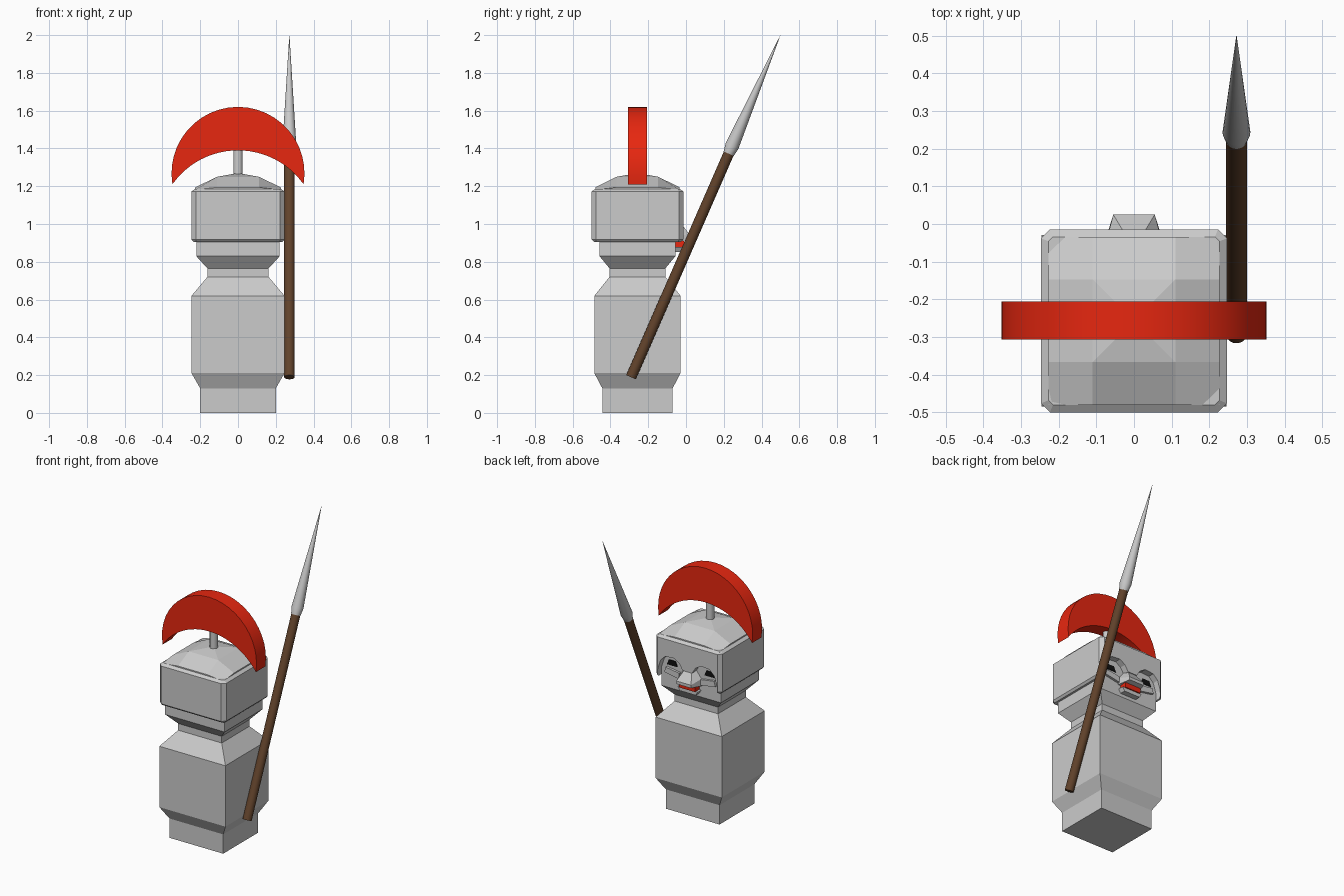
import bpy, bmesh, math
from mathutils import Vector

if "Cube" in bpy.data.objects:
    bpy.data.objects.remove(bpy.data.objects["Cube"])

CY = -0.257  # depth centre of the figure


def colour(name, rgb):
    m = bpy.data.materials.new(name)
    m.diffuse_color = (*rgb, 1)
    m.use_nodes = True
    m.node_tree.nodes["Principled BSDF"].inputs["Base Color"].default_value = m.diffuse_color
    return m


RED = colour("red", (0.8, 0.02, 0.005))
BROWN = colour("brown", (0.12, 0.055, 0.024))
BLACK = colour("black", (0.005, 0.005, 0.005))


def finish(name, bm, mat=None):
    bmesh.ops.recalc_face_normals(bm, faces=bm.faces)
    me = bpy.data.meshes.new(name)
    bm.to_mesh(me)
    bm.free()
    ob = bpy.data.objects.new(name, me)
    bpy.context.collection.objects.link(ob)
    if mat:
        me.materials.append(mat)
    return ob


def loft(name, rings, mat=None, cap_top=True):
    """Skin a stack of equally sized point rings."""
    bm = bmesh.new()
    vs = [[bm.verts.new(p) for p in r] for r in rings]
    n = len(vs[0])
    for a, b in zip(vs, vs[1:]):
        for i in range(n):
            j = (i + 1) % n
            bm.faces.new((a[i], a[j], b[j], b[i]))
    bm.faces.new(vs[0])
    if cap_top:
        bm.faces.new(vs[-1])
    return finish(name, bm, mat)


def rect(z, hx, hy, c=0.0):
    """Rectangle ring, optionally with chamfered corners."""
    if c == 0:
        pts = [(-hx, -hy), (hx, -hy), (hx, hy), (-hx, hy)]
    else:
        pts = [(-hx + c, -hy), (hx - c, -hy), (hx, -hy + c), (hx, hy - c),
               (hx - c, hy), (-hx + c, hy), (-hx, hy - c), (-hx, -hy + c)]
    return [(x, y + CY, z) for x, y in pts]


def prism(name, outline, y0, y1, mat=None):
    """Extrude an x-z outline along y."""
    return loft(name, [[(x, y, z) for x, z in outline] for y in (y0, y1)], mat)


def smooth(ob):
    bpy.ops.object.select_all(action='DESELECT')
    ob.select_set(True)
    bpy.context.view_layer.objects.active = ob
    bpy.ops.object.shade_smooth_by_angle(angle=math.radians(35))


# Body, neck and head in one stepped block
loft("body_and_head", [rect(*r) for r in (
    (0, 0.2, 0.186), (0.13, 0.2, 0.186), (0.21, 0.246, 0.228),
    (0.62, 0.246, 0.228), (0.72, 0.162, 0.148), (0.765, 0.162, 0.148),
    (0.83, 0.221, 0.201), (1.12, 0.221, 0.201))])

# Helmet block with chamfered corners
helmet = loft("helmet", [rect(*r) for r in (
    (0.905, 0.235, 0.23, 0.012), (0.918, 0.247, 0.243, 0.024),
    (1.172, 0.247, 0.243, 0.024), (1.186, 0.227, 0.223, 0.012))])

# Face opening: two arches with a dip above the nose
half = [(0.224, 0.88), (0.22, 0.96), (0.2, 1.02), (0.165, 1.055),
        (0.1, 1.06), (0.06, 1.035), (0.035, 0.995)]
outline = half + [(-x, z) for x, z in reversed(half)]
cutter = prism("face_cutter", outline, -0.059, 0.1)
cutter.hide_render = True
cut = helmet.modifiers.new("opening", 'BOOLEAN')
cut.operation, cut.object, cut.solver = 'DIFFERENCE', cutter, 'EXACT'
bpy.context.view_layer.objects.active = helmet
bpy.ops.object.modifier_apply(modifier=cut.name)
bpy.data.objects.remove(cutter)

# Faceted helmet dome
bm = bmesh.new()
bmesh.ops.create_grid(bm, x_segments=3, y_segments=3, size=1)
for v in bm.verts:
    x, y = v.co.x, v.co.y
    ox, oy = abs(x) > 0.9, abs(y) > 0.9
    v.co = (math.copysign(0.227 if ox else 0.11, x),
            CY + math.copysign(0.223 if oy else 0.11, y),
            1.25 if not (ox or oy) else 1.181 if ox and oy else 1.194)
mid = min(bm.faces, key=lambda f: (f.calc_center_median().xy - Vector((0, CY))).length)
top = bmesh.ops.poke(bm, faces=[mid])["verts"][0]
top.co.z = 1.27
rim = [e for e in bm.edges if e.is_boundary]
skirt = bmesh.ops.extrude_edge_only(bm, edges=rim)["geom"]
for v in skirt:
    if isinstance(v, bmesh.types.BMVert):
        v.co.z = 1.17
finish("helmet_dome", bm)

# Nose wedge, lips and eyes
loft("nose", [[(-a, -0.07, z0), (a, -0.07, z0), (b, y, z1), (-b, y, z1)]
              for a, b, y, z0, z1 in ((0.085, 0.055, 0.025, 0.905, 0.915),
                                      (0.08, 0.055, 0.025, 0.955, 0.935),
                                      (0.03, 0.022, -0.03, 1.02, 1.01))])
prism("mouth", [(-0.06, 0.877), (0.06, 0.877), (0.06, 0.91), (-0.06, 0.91)],
      -0.07, -0.01, RED)
prism("chin", [(-0.06, 0.852), (0.06, 0.852), (0.075, 0.878), (-0.075, 0.878)],
      -0.07, -0.018)
for s in (-1, 1):
    prism("eye", [(s * x, z) for x, z in ((0.1, 0.985), (0.18, 0.985),
                                          (0.165, 1.02), (0.115, 1.02))],
          -0.07, -0.052, BLACK)
    prism("cheek", [(s * x, z) for x, z in ((0.08, 0.915), (0.19, 0.935),
                                            (0.18, 0.97), (0.08, 0.955))],
          -0.07, -0.04)


# Round parts along an axis
def tube(name, start, direction, stations, mat=None, sides=24):
    d = Vector(direction).normalized()
    u = Vector((1, 0, 0))
    w = d.cross(u)
    rings = [[Vector(start) + d * t + r * (u * math.cos(a) + w * math.sin(a))
              for a in (2 * math.pi * i / sides for i in range(sides))]
             for t, r in stations]
    ob = loft(name, rings, mat)
    smooth(ob)
    return ob


tube("crest_post", (0, CY, 1.24), (0, 0, 1), [(0, 0.025), (0.19, 0.025)])
tip, foot = Vector((0.272, 0.5, 2.0)), Vector((0.272, -0.291, 0.189))
axis = tip - foot
L = axis.length
tube("spear_shaft", foot, axis, [(0, 0.028), (L - 0.66, 0.028)], BROWN)
tube("spear_head", foot, axis, [(L - 0.685, 0.029), (L - 0.64, 0.037),
                                (L - 0.001, 0.0005)])


# Crescent crest between two arcs
def arc(cz, r, a0, n=24):
    return [(r * math.sin(a), cz + r * math.cos(a))
            for a in (a0 - 2 * a0 * i / n for i in range(n + 1))]


outer = arc(1.268, 0.352, math.pi - math.asin(0.347 / 0.352))
R = 0.425
inner = arc(1.39 - R, R, math.asin(0.347 / R))
bm = bmesh.new()
n = len(outer)
quads = [[bm.verts.new((x, y, z)) for x, z in line]
         for line, y in ((outer, -0.306), (inner, -0.306), (inner, -0.206), (outer, -0.206))]
for a, b in zip(quads, quads[1:] + quads[:1]):
    for i in range(n - 1):
        bm.faces.new((a[i], a[i + 1], b[i + 1], b[i]))
for i in (0, n - 1):
    bm.faces.new([q[i] for q in quads])
bmesh.ops.remove_doubles(bm, verts=bm.verts, dist=0.0005)
smooth(finish("helmet_crest", bm, RED))
